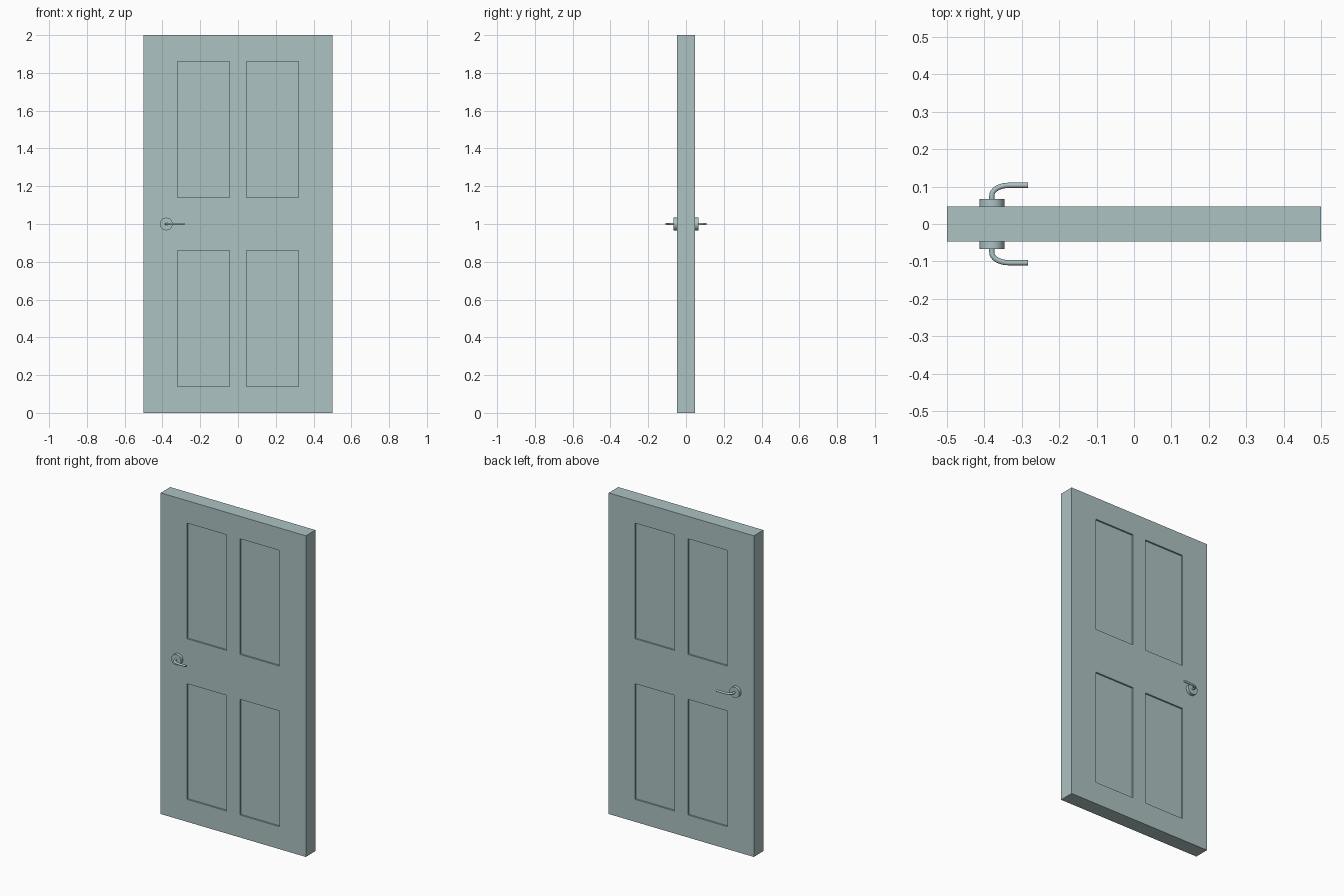
import bpy, bmesh, math
from mathutils import Vector, Matrix

if "Cube" in bpy.data.objects:
    bpy.data.objects.remove(bpy.data.objects["Cube"])

HALF_T = 0.047      # half thickness of the door leaf
RECESS = 0.01       # depth of the sunk panels
X_CUTS = (-0.32, -0.045, 0.045, 0.32)
Z_CUTS = (0.14, 0.86, 1.14, 1.86)
HX, HZ = -0.38, 1.0  # handle axis

paint = bpy.data.materials.new("pale_grey_teal")
paint.diffuse_color = (0.42, 0.54, 0.54, 1)
paint.use_nodes = True
paint.node_tree.nodes["Principled BSDF"].inputs["Base Color"].default_value = paint.diffuse_color


def add_object(name, bm, smooth=False):
    bmesh.ops.recalc_face_normals(bm, faces=bm.faces)
    mesh = bpy.data.meshes.new(name)
    bm.to_mesh(mesh)
    bm.free()
    obj = bpy.data.objects.new(name, mesh)
    bpy.context.collection.objects.link(obj)
    mesh.materials.append(paint)
    if smooth:
        bpy.ops.object.select_all(action='DESELECT')
        obj.select_set(True)
        bpy.context.view_layer.objects.active = obj
        bpy.ops.object.shade_smooth_by_angle(angle=math.radians(35))
    return obj


# Door leaf: a slab cut along the panel lines, panels sunk on both faces
bm = bmesh.new()
bmesh.ops.create_cube(bm, size=1, matrix=Matrix.Translation((0, 0, 1)) @ Matrix.Diagonal((1, 2 * HALF_T, 2, 1)))
for axis, cuts in (((1, 0, 0), X_CUTS), ((0, 0, 1), Z_CUTS)):
    for c in cuts:
        bmesh.ops.bisect_plane(bm, geom=bm.verts[:] + bm.edges[:] + bm.faces[:],
                               plane_co=Vector(axis) * c, plane_no=axis)


def is_panel(f):
    c = f.calc_center_median()
    return (abs(f.normal.y) > 0.9 and 0.045 < abs(c.x) < 0.32
            and 0.14 < c.z < 1.86 and not 0.86 < c.z < 1.14)


bm.normal_update()
panels = [f for f in bm.faces if is_panel(f)]
for f in bmesh.ops.extrude_discrete_faces(bm, faces=panels)["faces"]:
    side = math.copysign(1, f.calc_center_median().y)
    bmesh.ops.translate(bm, verts=f.verts, vec=(0, -side * RECESS, 0))
add_object("door_leaf", bm)


# Lever: round bar swept along a quarter bend, then straight
def lever(name, side):
    path = [(0, HALF_T + 0.01), (0, 0.076)]
    for i in range(1, 9):
        a = math.radians(90 * i / 8)
        path.append((0.045 * (1 - math.cos(a)), 0.076 + 0.0275 * math.sin(a)))
    path.append((0.096, 0.1035))
    bm = bmesh.new()
    n, rings = 16, []
    for i, (u, v) in enumerate(path):
        p, q = path[max(i - 1, 0)], path[min(i + 1, len(path) - 1)]
        t = Vector((q[0] - p[0], q[1] - p[1])).normalized()
        ring = []
        for k in range(n):
            a = 2 * math.pi * k / n
            r = 0.007 * math.cos(a)
            ring.append(bm.verts.new((HX + u + t.y * r, side * (v - t.x * r),
                                      HZ + 0.0065 * math.sin(a))))
        rings.append(ring)
    for r0, r1 in zip(rings, rings[1:]):
        for k in range(n):
            bm.faces.new((r0[k], r0[(k + 1) % n], r1[(k + 1) % n], r1[k]))
    bm.faces.new(rings[0])
    bm.faces.new(rings[-1])
    return add_object(name, bm, True)


# Round rose plate behind the lever
def rose(name, side):
    bm = bmesh.new()
    m = Matrix.Translation((HX, side * 0.056, HZ)) @ Matrix.Rotation(math.pi / 2, 4, 'X')
    bmesh.ops.create_cone(bm, cap_ends=True, segments=32, radius1=0.0335,
                          radius2=0.0335, depth=0.022, matrix=m)
    return add_object(name, bm, True)


for label, side in (("front", -1), ("back", 1)):
    rose(label + "_handle_rose", side)
    lever(label + "_handle_lever", side)
